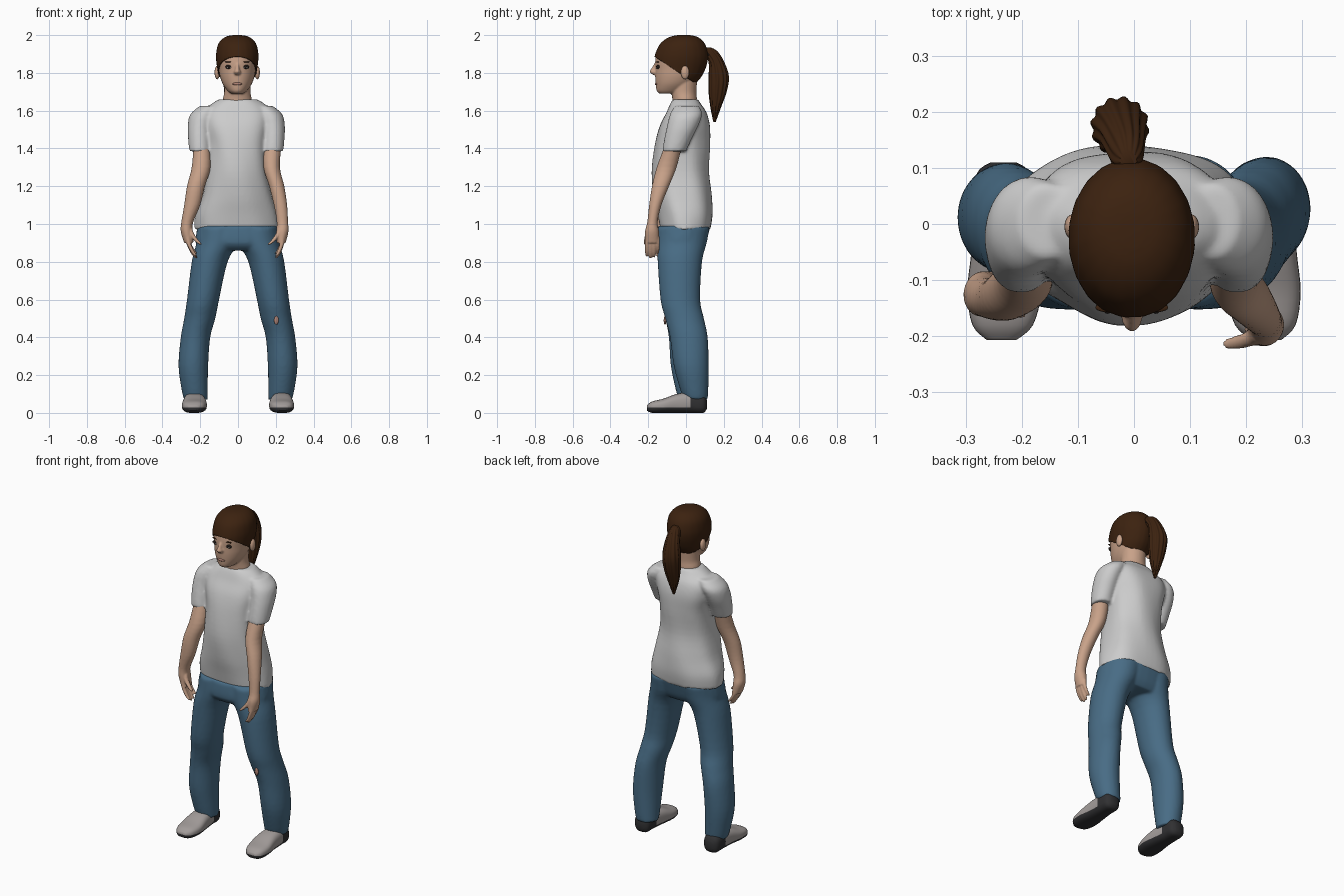
import bpy, bmesh
from math import sin, cos, tau, copysign, radians
from mathutils import Matrix, Vector

cube = bpy.data.objects.get("Cube")
if cube:
    bpy.data.objects.remove(cube, do_unlink=True)


def material(name, red, green, blue):
    mat = bpy.data.materials.new(name)
    mat.use_nodes = True
    mat.diffuse_color = (red, green, blue, 1)
    shader = mat.node_tree.nodes["Principled BSDF"]
    shader.inputs["Base Color"].default_value = (red, green, blue, 1)
    shader.inputs["Roughness"].default_value = .8
    return mat


skin = material("skin", .58, .36, .25)
lip = material("lip", .42, .22, .17)
hair = material("brown hair", .045, .016, .005)
cotton = material("light grey cotton", .6, .6, .6)
denim = material("blue denim", .065, .15, .235)
canvas = material("grey canvas", .36, .33, .32)
rubber = material("dark rubber", .03, .03, .032)
dark = material("eye dark", .015, .01, .008)
white = material("eye white", .5, .47, .45)


def finish(name, bm, *mats):
    """Turn a bmesh into a smooth object, keeping hard edges sharp."""
    bmesh.ops.recalc_face_normals(bm, faces=bm.faces)
    for face in bm.faces:
        face.smooth = True
    for edge in bm.edges:
        if len(edge.link_faces) == 2 and edge.calc_face_angle() > radians(50):
            edge.smooth = False
    mesh = bpy.data.meshes.new(name)
    bm.to_mesh(mesh)
    bm.free()
    for mat in mats:
        mesh.materials.append(mat)
    obj = bpy.data.objects.new(name, mesh)
    bpy.context.scene.collection.objects.link(obj)
    return obj


def fuse(obj, voxel, rounds):
    """Merge overlapping volumes into one soft surface."""
    remesh = obj.modifiers.new("fuse", 'REMESH')
    remesh.mode = 'VOXEL'
    remesh.voxel_size = voxel
    remesh.use_smooth_shade = True
    smooth = obj.modifiers.new("soften", 'SMOOTH')
    smooth.iterations = rounds


def spline(rings, steps=4):
    """Catmull-Rom interpolation through the ring values."""
    padded = [rings[0], *rings, rings[-1]]
    for a, b, c, d in zip(padded, padded[1:], padded[2:], padded[3:]):
        for i in range(steps):
            t = i / steps
            yield [q + t * (r - p + t * (2 * p - 5 * q + 4 * r - s
                   + t * (3 * (q - r) + s - p))) / 2
                   for p, q, r, s in zip(a, b, c, d)]
    yield rings[-1]


def loft(bm, rings, along_y=False, sides=32, power=1, ripple=0, waves=5):
    """Skin closed rings, each given as (position, low, high, low, high)."""
    loops = []
    for w, a0, a1, b0, b1 in spline(rings):
        loop = []
        for i in range(sides):
            t = tau * i / sides
            k = (1 + ripple * sin(waves * t + 9 * w)) / 2
            a = (a0 + a1) / 2 + (a1 - a0) * k * copysign(abs(cos(t)) ** power, cos(t))
            b = (b0 + b1) / 2 + (b1 - b0) * k * copysign(abs(sin(t)) ** power, sin(t))
            loop.append(bm.verts.new((a, w, b) if along_y else (a, b, w)))
        loops.append(loop)
    for low, high in zip(loops, loops[1:]):
        for i in range(sides):
            j = (i + 1) % sides
            bm.faces.new((low[i], low[j], high[j], high[i]))
    bm.faces.new(loops[0])
    bm.faces.new(loops[-1])


def flip(rings, dx=0):
    return [(w, dx - a1, dx - a0, b0, b1) for w, a0, a1, b0, b1 in rings]


def cut(bm, point, normal, clear=False):
    bmesh.ops.bisect_plane(bm, geom=[*bm.verts, *bm.edges, *bm.faces],
                           plane_co=point, plane_no=normal, clear_inner=clear)


def ball(name, centre, radii, mat):
    bm = bmesh.new()
    place = Matrix.Translation(centre) @ Matrix.Diagonal((*radii, 1))
    bmesh.ops.create_uvsphere(bm, u_segments=20, v_segments=12, radius=1, matrix=place)
    return finish(name, bm, mat)


# Shirt: body and two sleeves fused together
sleeve = [(1.385, .125, .24, -.125, 0), (1.45, .125, .246, -.115, .03),
          (1.52, .12, .248, -.10, .065), (1.58, .10, .235, -.085, .085),
          (1.625, .08, .185, -.06, .07)]
body = [(.972, -.23, .215, -.135, .13), (1.05, -.225, .205, -.15, .14),
        (1.15, -.19, .18, -.17, .135), (1.28, -.165, .155, -.18, .12),
        (1.42, -.165, .155, -.165, .128), (1.52, -.19, .175, -.14, .128),
        (1.59, -.19, .18, -.105, .11), (1.635, -.14, .14, -.085, .08),
        (1.66, -.10, .10, -.07, .065)]
bm = bmesh.new()
loft(bm, body, power=.88, ripple=.015, waves=6, sides=48)
loft(bm, sleeve)
loft(bm, flip(sleeve, -.018))
fuse(finish("shirt", bm, cotton), .009, 4)

# Jeans: hips and two flared legs, the right hem a little forward
leg = [(.07, .16, .285, -.01, .115), (.12, .16, .298, -.03, .118),
       (.25, .158, .315, -.065, .12), (.4, .147, .303, -.085, .115),
       (.5, .12, .285, -.11, .095), (.6, .1, .27, -.135, .075),
       (.8, .055, .245, -.15, .085), (.9, 0, .22, -.153, .11),
       (.98, -.01, .21, -.15, .125)]
right_leg = [(z, a, b, c - max(0, .5 - z) / 16, d - max(0, .5 - z) / 16)
             for z, a, b, c, d in flip(leg)]
hips = [(.86, -.2, .2, -.12, .08), (.9, -.225, .22, -.155, .105),
        (.99, -.215, .21, -.15, .13)]
bm = bmesh.new()
loft(bm, leg)
loft(bm, right_leg)
loft(bm, hips, power=.85)
fuse(finish("jeans", bm, denim), .009, 4)
ball("knee_tear", (.203, -.111, .49), (.012, .007, .023), lip)

# Shoes: canvas upper, rubber sole and heel
shoe = [(-.207, .21, .262, .012, .04), (-.18, .18, .288, 0, .06),
        (-.12, .165, .297, 0, .075), (-.05, .17, .29, 0, .1),
        (.03, .18, .285, 0, .11), (.09, .185, .28, 0, .1),
        (.11, .21, .255, .02, .07)]
for name, rings in (("left_shoe", shoe), ("right_shoe", flip(shoe))):
    bm = bmesh.new()
    loft(bm, rings, along_y=True, power=.75)
    cut(bm, (0, 0, .028), (0, 0, 1))
    cut(bm, (0, .025, 0), (0, 1, 0))
    for face in bm.faces:
        middle = face.calc_center_median()
        face.material_index = int(middle.z < .028 or middle.y > .025)
    finish(name, bm, canvas, rubber)


def finger(bm, start, end, radius):
    """A tapering finger bowed slightly outward."""
    start, end = Vector(start), Vector(end)
    rings = []
    for t, scale in ((0, 1), (.35, 1), (.75, .9), (.95, .7), (1, .35)):
        p = start.lerp(end, t ** 1.0)
        p.x += copysign(.012, p.x) * sin(t * tau / 2)
        r = radius * scale
        rings.append((p.z, p.x - r, p.x + r, p.y - r, p.y + r))
    loft(bm, rings, sides=12)


# Arms: forearm, palm, four fingers and a thumb
left_arm = [(1.42, .135, .23, -.11, -.02), (1.3, .135, .222, -.155, -.05),
            (1.2, .165, .245, -.18, -.09), (1.1, .19, .26, -.195, -.13),
            (1.01, .205, .265, -.205, -.15), (.96, .202, .267, -.217, -.143),
            (.9, .205, .252, -.217, -.143)]
right_arm = [(1.42, -.235, -.15, -.11, -.02), (1.3, -.245, -.145, -.15, -.05),
             (1.2, -.27, -.175, -.17, -.08), (1.1, -.285, -.2, -.172, -.095),
             (1.01, -.3, -.237, -.165, -.095), (.96, -.303, -.24, -.165, -.085),
             (.9, -.285, -.235, -.16, -.085)]
for name, rings, root, tip, front in (("left_arm", left_arm, .232, .2, -.207),
                                      ("right_arm", right_arm, -.265, -.22, -.152)):
    bm = bmesh.new()
    loft(bm, rings)
    for i, drop in enumerate((.01, 0, .005, .025)):
        y = front + i * .019
        finger(bm, (root, y, .93), (tip, y, .818 + drop), .0115)
    inward = copysign(.05, -root)
    finger(bm, (root + inward * .2, front + .01, .975),
           (root + inward * 1.4, front - .008, .89), .014)
    fuse(finish(name, bm, skin), .005, 2)

# Head, nose, ears and neck fused together
head = [(1.69, -.035, .027, -.14, -.04), (1.705, -.055, .047, -.155, 0),
        (1.74, -.08, .072, -.16, .04), (1.78, -.095, .087, -.163, .075),
        (1.82, -.102, .094, -.163, .095), (1.86, -.108, .1, -.163, .107),
        (1.9, -.109, .101, -.156, .109), (1.94, -.1, .092, -.135, .097),
        (1.97, -.079, .071, -.104, .074), (1.987, -.05, .042, -.068, .044),
        (1.993, -.018, .01, -.035, .01)]
nose = [(1.855, -.011, .005, -.164, -.13), (1.82, -.017, .01, -.186, -.13),
        (1.805, -.023, .016, -.192, -.13), (1.79, -.019, .012, -.176, -.13)]
neck = [(1.6, -.085, .08, -.07, .06), (1.66, -.08, .073, -.072, .058),
        (1.7, -.073, .066, -.078, .055), (1.77, -.075, .068, -.08, .06)]
bm = bmesh.new()
loft(bm, head, sides=48)
loft(bm, nose, sides=16)
loft(bm, neck)
fuse(finish("head", bm, skin), .005, 2)

# Hair cap: the head shape grown a little and trimmed along the hairline
grow = .007
cap = [(z + grow * (z > 1.9), a - grow, b + grow, c - grow, d + grow)
       for z, a, b, c, d in head]
bm = bmesh.new()
loft(bm, cap, sides=64, ripple=.004, waves=20)
cut(bm, (0, -.15, 1.875), (0, .145, .22), clear=True)
shell = finish("hair_cap", bm, hair).modifiers.new("thickness", 'SOLIDIFY')
shell.thickness = grow

# Ponytail with strand ridges, and its band
tail = [(1.935, -.025, .005, .1, .13), (1.915, -.04, .015, .085, .165),
        (1.86, -.06, .02, .12, .2), (1.78, -.075, .025, .122, .225),
        (1.7, -.07, .02, .122, .213), (1.62, -.055, .005, .13, .185),
        (1.54, -.03, -.018, .145, .157)]
bm = bmesh.new()
loft(bm, tail, sides=72, ripple=.06, waves=12)
finish("ponytail", bm, hair)
ball("hair_band", (-.01, .118, 1.905), (.026, .012, .026), dark)

# Facial features
ball("lips", (-.004, -.156, 1.742), (.025, .009, .008), lip)
for side, label in ((1, "left"), (-1, "right")):
    x = -.004 + side * .043
    ball(label + "_ear", (-.004 + side * .106, -.005, 1.802), (.014, .022, .036), skin)
    ball(label + "_lashes", (x, -.147, 1.832), (.021, .009, .011), dark)
    ball(label + "_eye_white", (x, -.151, 1.829), (.014, .007, .006), white)
    ball(label + "_iris", (x, -.154, 1.83), (.007, .006, .007), dark)
    ball(label + "_brow", (x, -.149, 1.858), (.022, .008, .003), hair)
